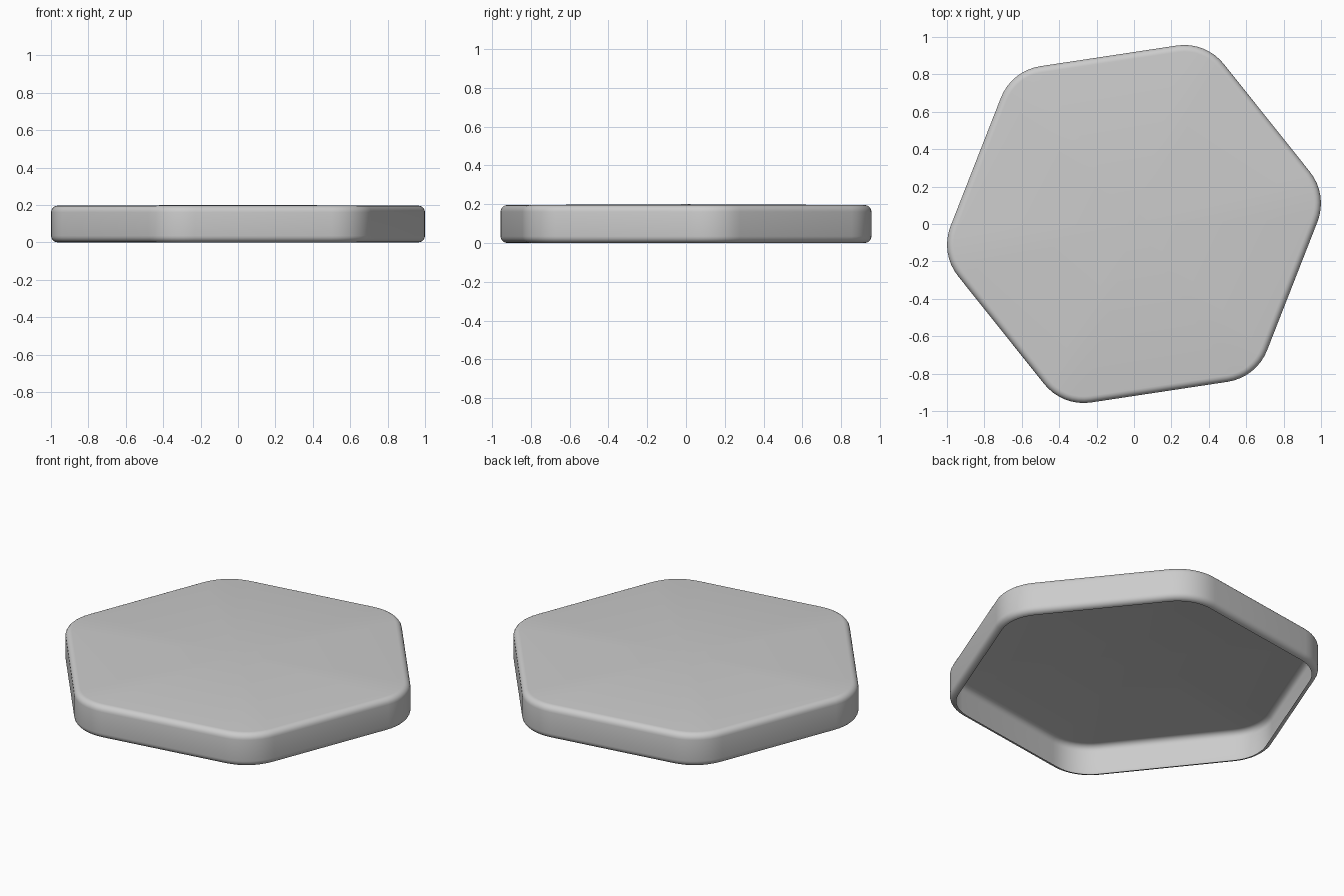
import bpy, bmesh
from math import radians, cos, sin, pi

if "Cube" in bpy.data.objects:
    bpy.data.objects.remove(bpy.data.objects["Cube"])

APOTHEM, CORNER, TURN, SEGS = 0.909, 0.27, radians(8.6), 8
CENTRE = (APOTHEM - CORNER) / cos(pi / 6)


def ring(bm, inset, z):
    """One rounded-hexagon loop."""
    verts = []
    for k in range(6):
        a = TURN + k * pi / 3
        for s in range(SEGS + 1):
            t = a - pi / 6 + s * pi / 3 / SEGS
            r = CORNER - inset
            verts.append(bm.verts.new((CENTRE * cos(a) + r * cos(t),
                                       CENTRE * sin(a) + r * sin(t), z)))
    return verts


# Wall profile: rounded lower lip, straight wall, rounded shoulder
R, TOP, STEPS = 0.035, 0.196, 5
arc = [i * pi / 2 / STEPS for i in range(STEPS + 1)]
profile = [(R - R * sin(t), R - R * cos(t)) for t in arc]
profile += [(R - R * cos(t), TOP - R + R * sin(t)) for t in arc]

bm = bmesh.new()
rings = [ring(bm, i, z) for i, z in profile]
n = len(rings[0])
for lo, hi in zip(rings, rings[1:]):
    for i in range(n):
        j = (i + 1) % n
        bm.faces.new((lo[i], lo[j], hi[j], hi[i]))

# Very slightly crowned top, open underneath
peak = bm.verts.new((0, 0, 0.2))
for i in range(n):
    bm.faces.new((rings[-1][i], rings[-1][(i + 1) % n], peak))

mesh = bpy.data.meshes.new("hexagonal_lid")
bm.to_mesh(mesh)
bm.free()
lid = bpy.data.objects.new("hexagonal_lid", mesh)
bpy.context.collection.objects.link(lid)
bpy.context.view_layer.objects.active = lid
lid.select_set(True)
bpy.ops.object.shade_smooth_by_angle(angle=radians(40))
